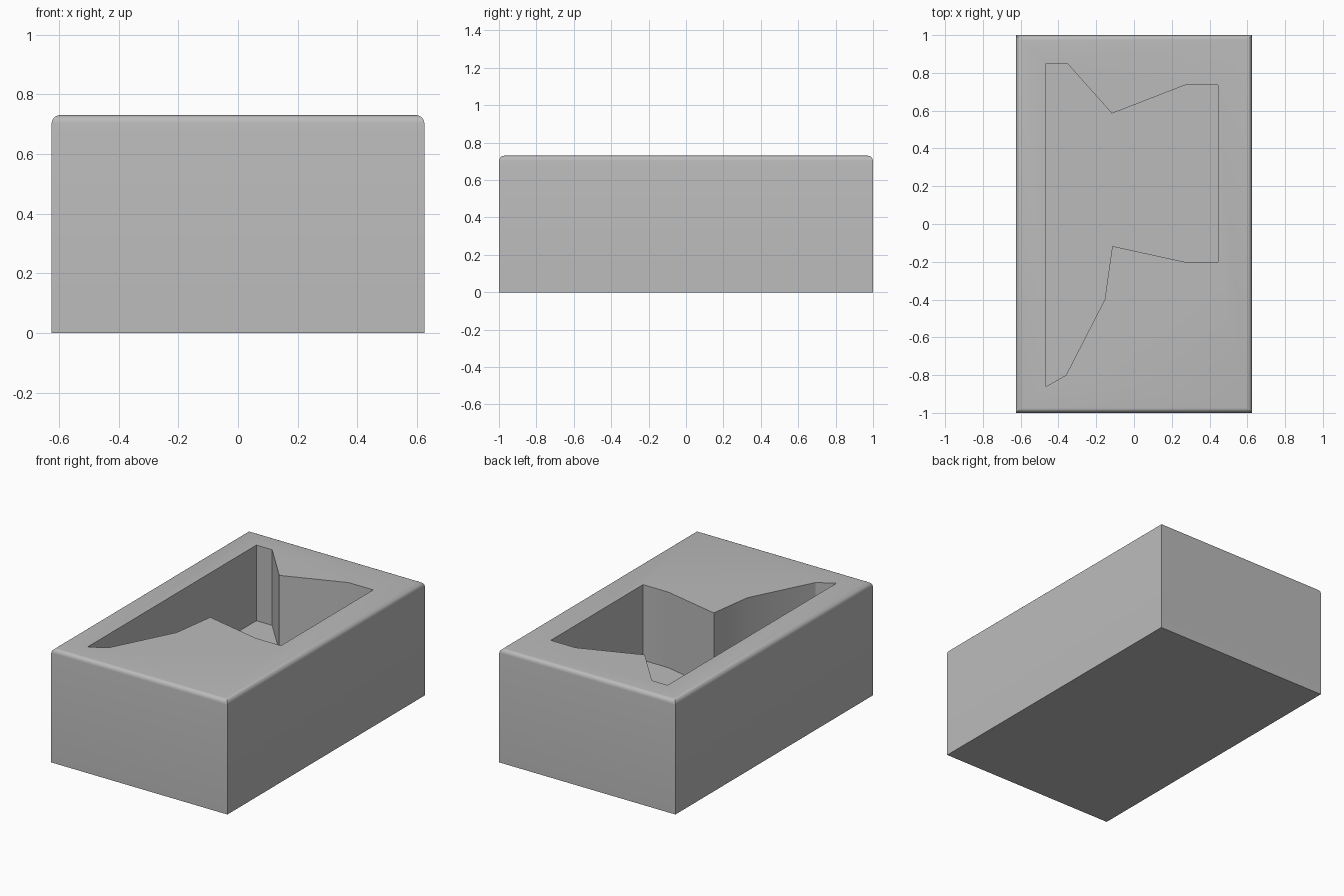
import bpy
import bmesh
import math

cube = bpy.data.objects.get("Cube")
if cube:
    bpy.data.objects.remove(cube, do_unlink=True)

WIDTH, LENGTH, HEIGHT = 1.25, 2.0, 0.73
FLOOR = 0.245
ROUND = 0.028

grey = bpy.data.materials.new("plain grey")
grey.use_nodes = True
grey.diffuse_color = (0.5, 0.5, 0.5, 1)
grey.node_tree.nodes["Principled BSDF"].inputs["Base Color"].default_value = (0.5, 0.5, 0.5, 1)


def prism(name, outline, low, high, rounding=0):
    """Extrude an outline upward, optionally rounding its top edges."""
    bm = bmesh.new()
    base = bm.faces.new([bm.verts.new((x, y, low)) for x, y in outline])
    made = bmesh.ops.extrude_face_region(bm, geom=[base], use_keep_orig=True)
    top = [v for v in made["geom"] if isinstance(v, bmesh.types.BMVert)]
    bmesh.ops.translate(bm, verts=top, vec=(0, 0, high - low))
    bmesh.ops.recalc_face_normals(bm, faces=bm.faces)
    if rounding:
        rim = [e for e in bm.edges if all(v in top for v in e.verts)]
        bmesh.ops.bevel(bm, geom=rim, offset=rounding, segments=5,
                        profile=0.5, affect='EDGES')
    mesh = bpy.data.meshes.new(name)
    bm.to_mesh(mesh)
    bm.free()
    mesh.materials.append(grey)
    obj = bpy.data.objects.new(name, mesh)
    bpy.context.collection.objects.link(obj)
    return obj


# Solid block with a softened upper rim
hx, hy = WIDTH / 2, LENGTH / 2
block = prism("block", [(-hx, -hy), (hx, -hy), (hx, hy), (-hx, hy)],
              0, HEIGHT, ROUND)

# Angular pocket sunk from the top
pocket_outline = [(-0.465, 0.85), (-0.465, -0.86), (-0.36, -0.8),
                  (-0.155, -0.4), (-0.115, -0.117), (0.265, -0.2),
                  (0.445, -0.2), (0.445, 0.735), (0.27, 0.735),
                  (-0.117, 0.585), (-0.353, 0.85)]
pocket = prism("pocket_cutter", pocket_outline, FLOOR, HEIGHT + 0.2)
pocket.hide_render = True

cut = block.modifiers.new("pocket", 'BOOLEAN')
cut.operation = 'DIFFERENCE'
cut.solver = 'EXACT'
cut.object = pocket

bpy.ops.object.select_all(action='DESELECT')
bpy.context.view_layer.objects.active = block
block.select_set(True)
bpy.ops.object.modifier_apply(modifier=cut.name)
bpy.data.objects.remove(pocket, do_unlink=True)
bpy.ops.object.shade_smooth_by_angle(angle=math.radians(30))
